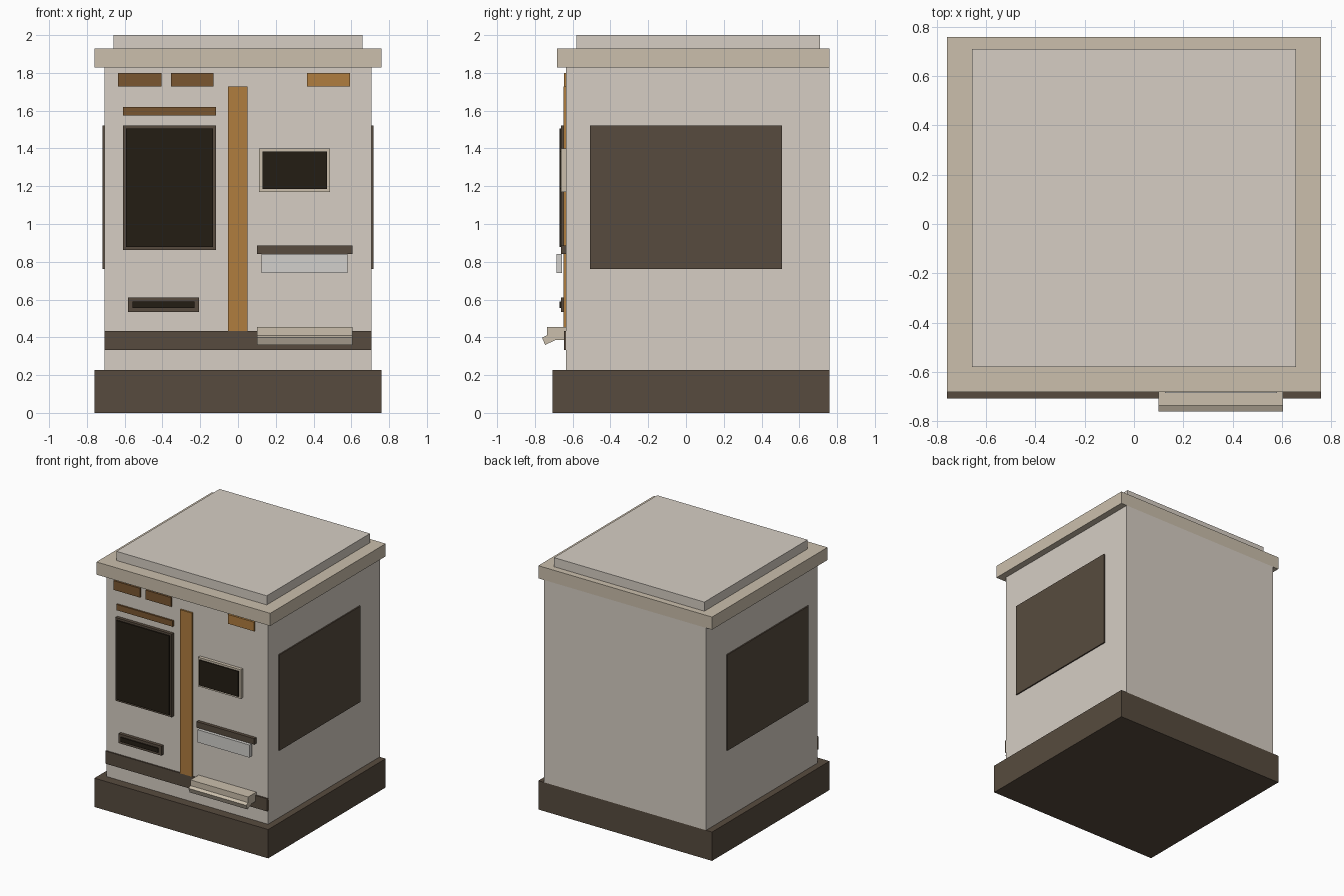
import bpy, bmesh

if "Cube" in bpy.data.objects:
    bpy.data.objects.remove(bpy.data.objects["Cube"])


def mat(name, hexcol):
    def lin(c):
        c /= 255
        return c / 12.92 if c <= 0.04045 else ((c + 0.055) / 1.055) ** 2.4
    m = bpy.data.materials.new(name)
    m.diffuse_color = [lin(int(hexcol[i:i + 2], 16)) for i in (0, 2, 4)] + [1]
    m.use_nodes = True
    m.node_tree.nodes["Principled BSDF"].inputs["Base Color"].default_value = m.diffuse_color
    return m


SHELL = mat("shell", "D6CEC4")
TRIM = mat("trim", "CBBFAC")
DARK = mat("dark_brown", "574B3E")
BLACK = mat("glass_black", "241D14")
ORANGE = mat("orange", "B07D3F")
BROWN = mat("brown", "7A5630")
PALE = mat("pale", "D2D0CC")


def extrude_x(name, profile, x0, x1, material):
    """Extrude a closed (y, z) profile from x0 to x1."""
    bm = bmesh.new()
    face = bm.faces.new([bm.verts.new((x0, y, z)) for y, z in profile])
    ext = bmesh.ops.extrude_face_region(bm, geom=[face])
    verts = [v for v in ext["geom"] if isinstance(v, bmesh.types.BMVert)]
    bmesh.ops.translate(bm, verts=verts, vec=(x1 - x0, 0, 0))
    bmesh.ops.recalc_face_normals(bm, faces=bm.faces)
    mesh = bpy.data.meshes.new(name)
    bm.to_mesh(mesh)
    bm.free()
    mesh.materials.append(material)
    obj = bpy.data.objects.new(name, mesh)
    bpy.context.collection.objects.link(obj)
    return obj


def box(name, x0, x1, y0, y1, z0, z1, material):
    return extrude_x(name, [(y0, z0), (y1, z0), (y1, z1), (y0, z1)], x0, x1, material)


WALL = -0.635  # front wall plane


def panel(name, x0, x1, z0, z1, depth, material):
    """Flat part standing out from the front wall, slightly sunk into it."""
    return box(name, x0, x1, WALL - depth, WALL + 0.01, z0, z1, material)


# Cabinet: plinth, body, cornice, roof cap
box("plinth", -0.76, 0.76, -0.708, 0.76, 0, 0.228, DARK)
box("body", -0.708, 0.708, WALL, 0.76, 0.228, 1.828, SHELL)
box("cornice", -0.76, 0.76, -0.683, 0.76, 1.828, 1.928, TRIM)
box("roof_cap", -0.658, 0.658, -0.58, 0.71, 1.928, 2.0, SHELL)

# Side panels
for side, s in (("left", -1), ("right", 1)):
    x0, x1 = sorted((s * 0.70, s * 0.718))
    box(side + "_side_panel", x0, x1, -0.508, 0.507, 0.763, 1.521, DARK)

# Front bands
panel("lower_band", -0.708, 0.708, 0.333, 0.433, 0.011, DARK)
panel("centre_strip", -0.053, 0.05, 0.433, 1.727, 0.014, ORANGE)

# Header plates
panel("header_plate_left", -0.635, -0.406, 1.727, 1.80, 0.012, BROWN)
panel("header_plate_middle", -0.356, -0.131, 1.727, 1.80, 0.012, BROWN)
panel("header_plate_right", 0.365, 0.594, 1.727, 1.80, 0.012, ORANGE)
panel("window_header", -0.61, -0.117, 1.574, 1.62, 0.014, BROWN)

# Framed openings: frame and raised dark pane
for name, x0, x1, z0, z1, bx, bz, frame in (
        ("window", -0.61, -0.117, 0.863, 1.521, 0.016, 0.016, DARK),
        ("display", 0.112, 0.487, 1.17, 1.40, 0.017, 0.015, TRIM),
        ("slot", -0.582, -0.207, 0.535, 0.61, 0.024, 0.02, DARK)):
    panel(name + "_frame", x0, x1, z0, z1, 0.026, frame)
    panel(name + "_pane", x0 + bx, x1 - bx, z0 + bz, z1 - bz, 0.035, BLACK)

# Shelf with pale plate beneath
panel("shelf", 0.10, 0.605, 0.84, 0.887, 0.026, DARK)
box("shelf_plate", 0.125, 0.58, -0.686, -0.656, 0.74, 0.84, PALE)

# Tray with drooping lip
extrude_x("tray", [(-0.63, 0.455), (-0.737, 0.455), (-0.737, 0.41), (-0.762, 0.398),
                   (-0.746, 0.36), (-0.692, 0.385), (-0.63, 0.385)], 0.10, 0.605, TRIM)
